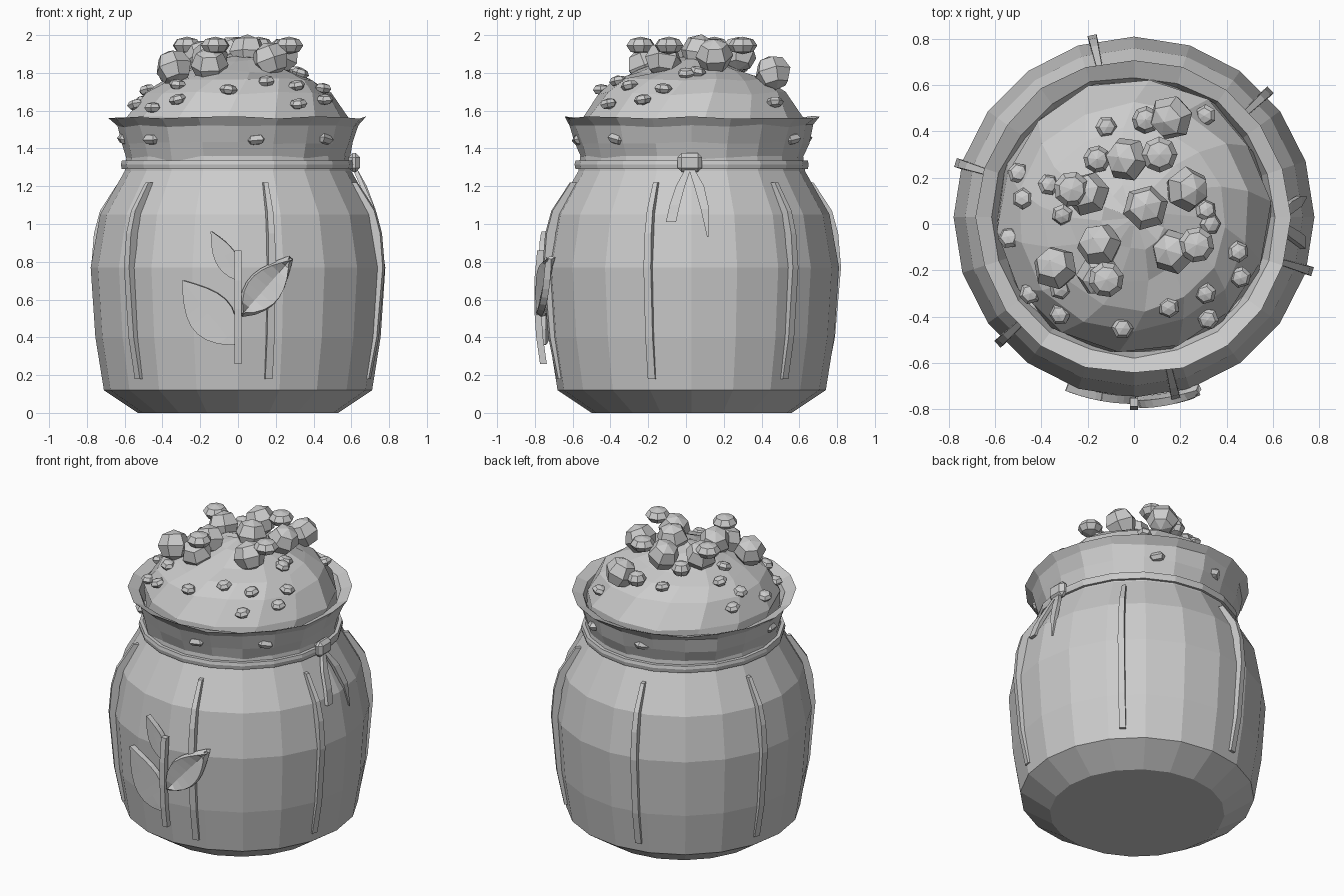
import bpy, bmesh, math, random
from mathutils import Vector, Matrix, Euler

random.seed(4)
old = bpy.data.objects.get("Cube")
if old:
    bpy.data.objects.remove(old)

CY = 0.03          # centre of the sack in y
SIDES = 20

mat = bpy.data.materials.new("plain grey")
mat.use_nodes = True
GREY = (0.6, 0.6, 0.6, 1)
mat.diffuse_color = GREY
mat.node_tree.nodes["Principled BSDF"].inputs["Base Color"].default_value = GREY


def finish(name, bm):
    bmesh.ops.recalc_face_normals(bm, faces=bm.faces)
    me = bpy.data.meshes.new(name)
    bm.to_mesh(me)
    bm.free()
    me.materials.append(mat)
    ob = bpy.data.objects.new(name, me)
    bpy.context.collection.objects.link(ob)
    return ob


def around(angle, r, z):
    return Vector((r * math.cos(angle), CY + r * math.sin(angle), z))


def lathe(name, profile, sides=SIDES, jitter=0.0, close=False, caps=(), twist=0.0):
    """Spin an (r, z) profile around the sack's axis."""
    bm = bmesh.new()
    rings = []
    for k, (r, z) in enumerate(profile):
        rings.append([bm.verts.new(around(math.tau * (i + twist * k) / sides,
                                          r + random.uniform(-jitter, jitter),
                                          z + random.uniform(-jitter, jitter)))
                      for i in range(sides)])
    pairs = list(zip(rings, rings[1:]))
    if close:
        pairs.append((rings[-1], rings[0]))
    for a, b in pairs:
        for i in range(sides):
            j = (i + 1) % sides
            bm.faces.new((a[i], a[j], b[j], b[i]))
    for c in caps:
        bm.faces.new(rings[c])
    return finish(name, bm)


def ribbon(name, path, across, out, half_w, half_d):
    """Sweep a rectangle along a path; half widths may taper."""
    bm = bmesh.new()
    rings = []
    for p, w in zip(path, half_w):
        rings.append([bm.verts.new(p + across * w * s + out * half_d * t)
                      for s, t in ((-1, -1), (1, -1), (1, 1), (-1, 1))])
    for a, b in zip(rings, rings[1:]):
        for i in range(4):
            j = (i + 1) % 4
            bm.faces.new((a[i], a[j], b[j], b[i]))
    bm.faces.new(rings[0])
    bm.faces.new(rings[-1])
    return finish(name, bm)


def nugget(name, pos, size, segs, rings, squash=1.0, tilt=0.0):
    bm = bmesh.new()
    bmesh.ops.create_uvsphere(bm, u_segments=segs, v_segments=rings, radius=size)
    rot = Euler([random.uniform(-tilt, tilt), random.uniform(-tilt, tilt),
                 random.uniform(0, 3)]).to_matrix().to_4x4()
    bmesh.ops.transform(bm, verts=bm.verts, matrix=Matrix.Translation(pos) @ rot
                        @ Matrix.Diagonal((1, 1, squash, 1)))
    return finish(name, bm)


# Sack body, gathered neck, cord and flared collar
lathe("sack_body", [(0.53, 0), (0.71, 0.12), (0.755, 0.4), (0.78, 0.77),
                    (0.73, 1.05), (0.6, 1.28), (0.59, 1.36)], caps=(0,))
lathe("neck_cord", [(0.58, 1.29), (0.615, 1.29), (0.62, 1.315), (0.615, 1.335),
                    (0.58, 1.335)], close=True)
lathe("collar", [(0.585, 1.33), (0.615, 1.43), (0.64, 1.52), (0.68, 1.565),
                 (0.61, 1.535), (0.57, 1.42)], jitter=0.008)

# Heaped filling
MOUND = [(0.6, 1.46), (0.59, 1.56), (0.5, 1.69), (0.4, 1.76), (0.28, 1.81),
         (0.14, 1.87), (0.03, 1.89)]
lathe("filling", MOUND, sides=14, jitter=0.012, caps=(-1,), twist=0.25)


def mound_height(x, y):
    r = math.hypot(x, y - CY)
    for (r0, z0), (r1, z1) in zip(MOUND, MOUND[1:]):
        if r1 <= r <= r0:
            return z0 + (z1 - z0) * (r0 - r) / (r0 - r1)
    return MOUND[-1][1]


# Large faceted stones
for x, y, z in ((-.03, .28, 1.9), (.16, .46, 1.8), (.23, .15, 1.89), (.05, .07, 1.91),
                (-.15, -.09, 1.88), (-.34, -.19, 1.83), (-.15, -.22, 1.84),
                (.17, -.12, 1.87), (-.2, .13, 1.88)):
    nugget("large_stone", (x, y, z), 0.1, 6, 4, 0.95, 0.45)

# Cut gems
for x, y in ((.11, .3), (-.27, .15), (-.12, -.24), (.27, -.09)):
    nugget("cut_gem", (x, y, 1.945), 0.078, 8, 4, 0.6)
for x, y in ((.05, .45), (-.16, .28)):
    nugget("cut_gem", (x, y, mound_height(x, y) + .04), 0.06, 8, 4, 0.8)

# Pebbles lying on the filling
for x, y in ((-.12, .42), (.31, .47), (-.5, .22), (-.48, .11), (-.37, .17), (-.31, .04),
             (-.54, -.06), (-.45, -.3), (-.32, -.39), (-.05, -.45), (.15, -.36),
             (.31, -.3), (.32, -.41), (.46, -.23), (.45, -.12), (.33, 0), (.31, .06),
             (-.32, -.28)):
    nugget("pebble", (x, y, mound_height(x, y) + .01), 0.048, 6, 4, 0.6, 0.3)

# Pebble corners poking through the collar
for deg in (100, 185, 221, 279, 319, 62):
    nugget("collar_pebble", around(math.radians(deg), 0.585, 1.45), 0.065, 5, 4, 0.5, 0.2)

# Six seams down the sides
for k in range(6):
    a = math.radians(43 + 60 * k)
    path = [around(a, r, z) for r, z in ((.705, .18), (.75, .4), (.783, .77),
                                         (.768, .95), (.735, 1.07), (.635, 1.22))]
    ribbon("seam", path, Vector((-math.sin(a), math.cos(a), 0)),
           Vector((math.cos(a), math.sin(a), 0)),
           (.02, .02, .02, .018, .016, .012), 0.024)

# Knot and two hanging cord ends
bm = bmesh.new()
bmesh.ops.create_cube(bm, size=1, matrix=Matrix.Translation((.615, .02, 1.325))
                      @ Matrix.Diagonal((.06, .13, .1, 1)))
bmesh.ops.bevel(bm, geom=bm.edges[:], offset=.022, segments=1, affect='EDGES')
finish("cord_knot", bm)
X, Y = Vector((1, 0, 0)), Vector((0, 1, 0))
ribbon("cord_end", [Vector(p) for p in ((.62, .01, 1.29), (.66, -.03, 1.2),
                                        (.705, -.06, 1.1), (.73, -.08, 1.01))],
       Y, X, (.015, .024, .027, .027), .012)
ribbon("cord_end", [Vector(p) for p in ((.62, .03, 1.29), (.67, .07, 1.2),
                                        (.715, .1, 1.08), (.735, .115, .93))],
       Y, X, (.015, .026, .022, .003), .012)


# Sprig on the front: stem and three leaves that follow the sack
def leaf(name, base, tip, width, lift):
    base, tip = Vector(base), Vector(tip)
    d = (tip - base).normalized()
    side = Vector((-d.y, d.x))
    bm = bmesh.new()
    rows = []
    n = 8
    for i in range(n + 1):
        t = i / n
        w = width * math.sin(math.pi * t ** 0.85) + .002
        row = []
        for s in (-1, 0, 1):
            p = base.lerp(tip, t) + side * w * s
            y = CY - math.sqrt(.79 ** 2 - p.x ** 2) + lift * abs(s)
            row.append(bm.verts.new((p.x, y, p.y)))
        rows.append(row)
    for a, b in zip(rows, rows[1:]):
        for i in (0, 1):
            bm.faces.new((a[i], a[i + 1], b[i + 1], b[i]))
    ob = finish(name, bm)
    mod = ob.modifiers.new("thickness", 'SOLIDIFY')
    mod.thickness = 0.035
    mod.offset = 0


leaf("left_leaf", (-.02, .36), (-.29, .7), .115, 0)
leaf("right_leaf", (.02, .52), (.28, .82), .09, -.02)
leaf("top_leaf", (0, .7), (-.14, .96), .055, 0)
ribbon("stem", [Vector((0, y, z)) for y, z in ((-.755, .26), (-.775, .4), (-.785, .55),
                                               (-.785, .7), (-.77, .86))],
       X, Y, (.018,) * 5, .018)
